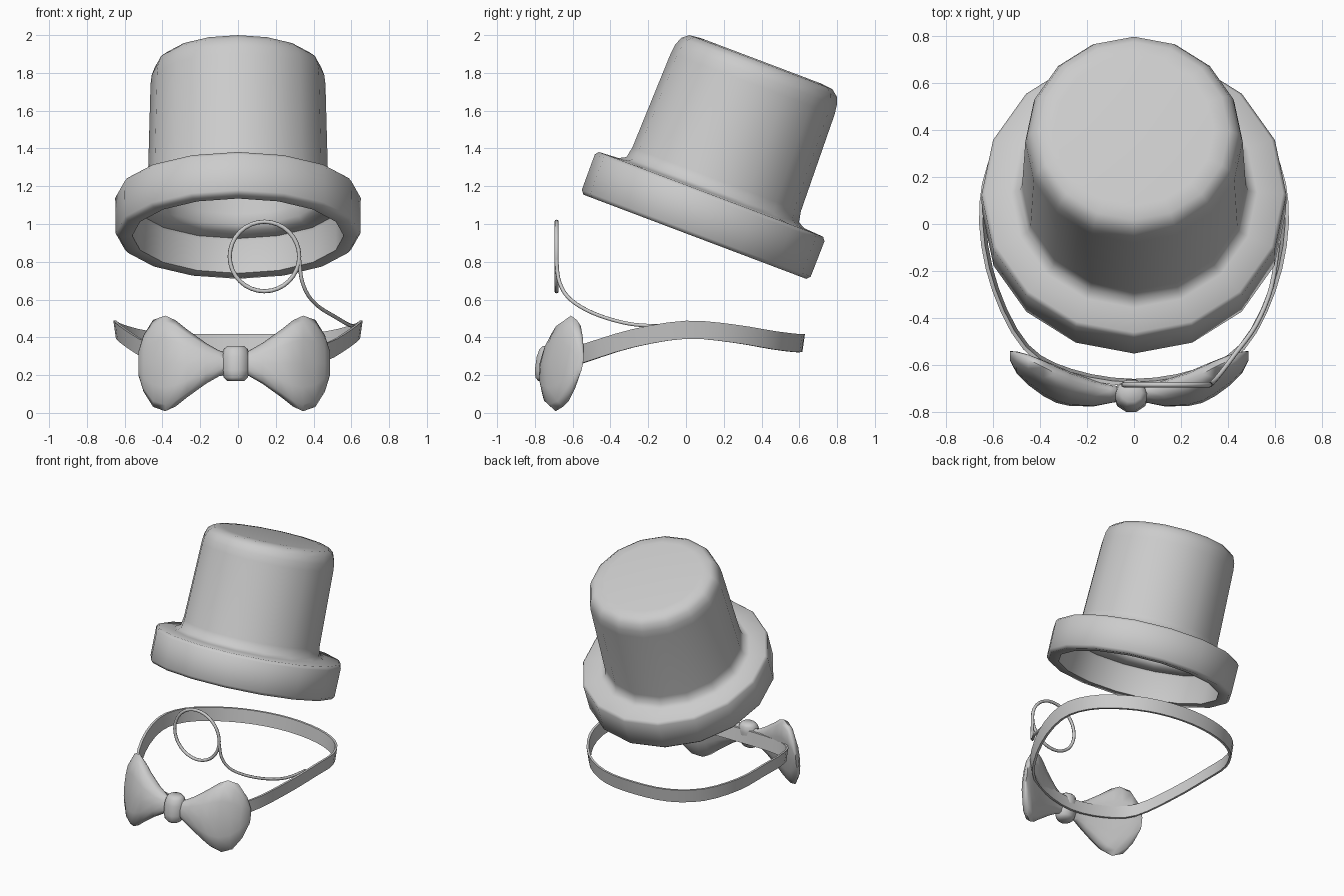
import bpy, math
from mathutils import Vector, Matrix

if "Cube" in bpy.data.objects:
    bpy.data.objects.remove(bpy.data.objects["Cube"])


def loft(name, rings, loop=False, caps=True, angle=50):
    """Skin a list of equal closed rings into a smooth-shaded mesh."""
    n, m = len(rings[0]), len(rings)
    verts = [tuple(p) for r in rings for p in r]
    faces = []
    for i in range(m if loop else m - 1):
        a, b = i * n, ((i + 1) % m) * n
        for j in range(n):
            k = (j + 1) % n
            faces.append((a + j, a + k, b + k, b + j))
    if caps and not loop:
        faces += [tuple(range(n))[::-1], tuple(range((m - 1) * n, m * n))]
    me = bpy.data.meshes.new(name)
    me.from_pydata(verts, [], faces)
    ob = bpy.data.objects.new(name, me)
    bpy.context.collection.objects.link(ob)
    bpy.ops.object.select_all(action='DESELECT')
    ob.select_set(True)
    bpy.context.view_layer.objects.active = ob
    bpy.ops.object.mode_set(mode='EDIT')
    bpy.ops.mesh.select_all(action='SELECT')
    bpy.ops.mesh.normals_make_consistent(inside=False)
    bpy.ops.object.mode_set(mode='OBJECT')
    bpy.ops.object.shade_smooth_by_angle(angle=math.radians(angle))
    return ob


def smooth(pts, steps, loop=False):
    """Catmull-Rom curve through the points."""
    p = [Vector(q) for q in pts]
    n, out = len(p), []
    get = (lambda i: p[i % n]) if loop else (lambda i: p[max(0, min(n - 1, i))])
    for i in range(n if loop else n - 1):
        a, b, c, d = (get(i + k) for k in (-1, 0, 1, 2))
        for s in range(steps):
            t = s / steps
            out.append(0.5 * (2 * b + (c - a) * t + (2 * a - 5 * b + 4 * c - d) * t * t
                              + (3 * b - a - 3 * c + d) * t ** 3))
    return out if loop else out + [p[-1]]


def tube(name, pts, radius, cyclic=False):
    cu = bpy.data.curves.new(name, 'CURVE')
    cu.dimensions = '3D'
    cu.bevel_depth, cu.bevel_resolution, cu.use_fill_caps = radius, 2, True
    sp = cu.splines.new('POLY')
    sp.points.add(len(pts) - 1)
    for q, p in zip(sp.points, pts):
        q.co = (*p, 1)
    sp.use_cyclic_u = cyclic
    sp.use_smooth = True
    ob = bpy.data.objects.new(name, cu)
    bpy.context.collection.objects.link(ob)
    return ob


# Hollow top hat: 16-sided lathe profile (radius, height), tipped backwards
profile = [(.01, .945), (.40, .935), (.43, .88), (.44, .29), (.455, .235), (.48, .205), (.555, .195),
           (.56, .18), (.56, .0), (.63, -.005), (.648, .015), (.65, .215), (.635, .235), (.525, .242),
           (.488, .262), (.477, .32), (.463, .86), (.457, .91), (.44, .955), (.405, .983), (.34, .99), (.01, .99)]
tilt = Matrix.Translation((0, .049, .937)) @ Matrix.Rotation(math.radians(-20.7), 4, 'X')
rings = [[tilt @ Vector((r * math.sin(j * math.pi / 8), -r * math.cos(j * math.pi / 8), h))
          for j in range(16)] for r, h in profile]
loft('top_hat', rings, angle=60)

# Bow lobes: (distance from knot, centre y, half height, half thickness)
CX, CZ = -.02, .262
sections = [(.04, -.72, .06, .035), (.08, -.72, .068, .042), (.15, -.715, .108, .06),
            (.25, -.695, .18, .075), (.31, -.675, .228, .078), (.365, -.65, .253, .072),
            (.43, -.615, .23, .06), (.48, -.585, .15, .045), (.508, -.56, .06, .02)]


def bow_ring(side, x, y, h, t):
    """Lens section with a full front and a flatter back."""
    out = []
    for k in range(12):
        a = k * math.pi / 6
        dz, c = h * math.sin(a), math.cos(a)
        bulge = t * math.copysign(abs(c) ** .8, c) * (.75 if c > 0 else 1)
        out.append((CX + side * x, y + bulge + .16 * dz, CZ + dz))
    return out


for side, label in ((-1, 'left'), (1, 'right')):
    loft('bow_lobe_' + label, [bow_ring(side, *s) for s in sections], angle=80)

# Bow knot: soft barrel, leaning with the bow
knot = []
for z, r in ((-.092, .045), (-.075, .064), (-.035, .074), (.035, .074), (.075, .064), (.092, .045)):
    knot.append([(CX + .008 + r * math.cos(k * math.pi / 5), -.732 + .14 * z + .9 * r * math.sin(k * math.pi / 5), CZ + z)
                 for k in range(10)])
loft('bow_knot', knot, angle=80)

# Neck strap: flat band around a wavy closed path, flaring slightly upwards
half = [(.27, -.632, .285), (.46, -.525, .32), (.59, -.28, .395), (.645, 0, .44),
        (.61, .25, .42), (.47, .46, .385), (.26, .58, .37)]
path = [(0, -.675, .265)] + half + [(0, .615, .37)] + [(-x, y, z) for x, y, z in half[::-1]]
loop_pts = smooth(path, 3, True)
band = []
for i, p in enumerate(loop_pts):
    t = loop_pts[(i + 1) % len(loop_pts)] - loop_pts[i - 1]
    nrm = Vector((t.y, -t.x, 0)).normalized()
    up = Vector((0, 0, .048)) + nrm * .007
    w = nrm * .008
    band.append([p + w + up, p - w + up, p - w - up, p + w - up])
loft('neck_strap', band, loop=True)

# Monocle rim and its cord running to the strap
tube('monocle_rim', [(.14 + .184 * math.cos(k * math.pi / 16), -.685, .828 + .184 * math.sin(k * math.pi / 16))
                     for k in range(32)], .011, True)
tube('monocle_cord', smooth([(.325, -.685, .81), (.336, -.675, .71), (.37, -.635, .625), (.43, -.555, .56),
                             (.52, -.43, .505), (.585, -.27, .467), (.615, -.08, .46)], 4), .010)
